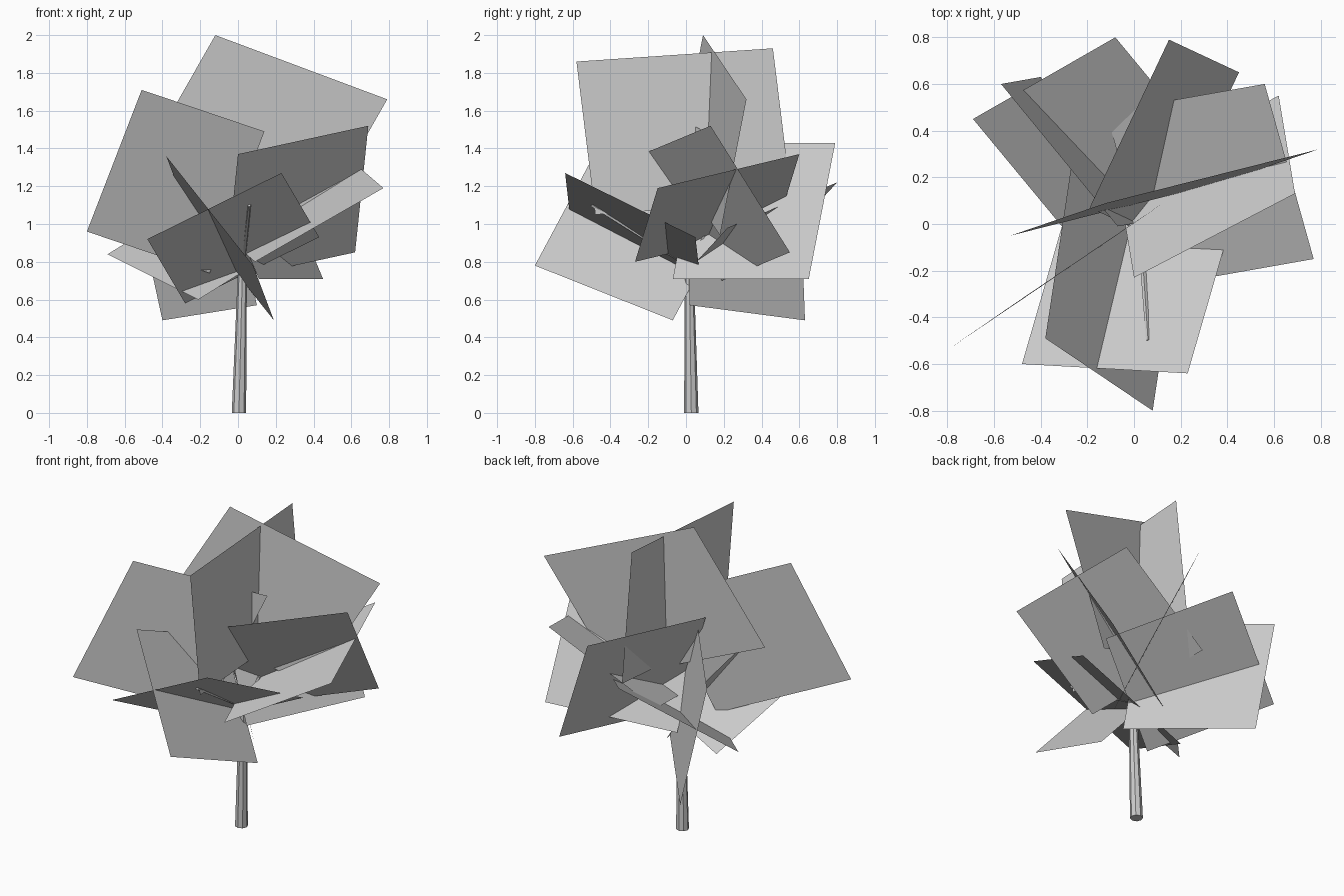
import bpy, bmesh
from math import tau
from mathutils import Vector

if "Cube" in bpy.data.objects:
    bpy.data.objects.remove(bpy.data.objects["Cube"])


def make_object(name, bm):
    mesh = bpy.data.meshes.new(name)
    bm.to_mesh(mesh)
    bm.free()
    obj = bpy.data.objects.new(name, mesh)
    bpy.context.collection.objects.link(obj)
    return obj


def tapered_tube(name, path, radii, sides):
    """Flat-sided limb through the path points, capped at both ends."""
    bm = bmesh.new()
    pts = [Vector(p) for p in path]
    axis = (pts[-1] - pts[0]).normalized()
    side = axis.cross(Vector((0, 1, 0) if abs(axis.y) < 0.7 else (1, 0, 0))).normalized()
    up = axis.cross(side)
    if name == "trunk":
        side, up = Vector((1, 0, 0)), Vector((0, 1, 0))
    from math import cos, sin
    rings = [[bm.verts.new(p + r * (cos(tau * i / sides) * side + sin(tau * i / sides) * up))
              for i in range(sides)] for p, r in zip(pts, radii)]
    for a, b in zip(rings, rings[1:]):
        for i in range(sides):
            j = (i + 1) % sides
            bm.faces.new((a[i], a[j], b[j], b[i]))
    bm.faces.new(rings[0])
    bm.faces.new(rings[-1])
    bmesh.ops.recalc_face_normals(bm, faces=bm.faces)
    return make_object(name, bm)


def leaf_card(name, a, b, c):
    """Flat four-sided card from three corners in order; the fourth closes it."""
    a, b, c = Vector(a), Vector(b), Vector(c)
    bm = bmesh.new()
    bm.faces.new([bm.verts.new(p) for p in (a, b, c, a + c - b)])
    return make_object(name, bm)


# Trunk
tapered_tube("trunk", [(0.005, 0.028, 0), (0.022, 0.018, 0.7), (0.025, 0.02, 0.8)],
             [0.038, 0.025, 0.022], 8)

# Branches from the top of the trunk
fork = (0.025, 0.02, 0.78)
for i, (tip, r) in enumerate([((0.06, -0.5, 1.10), 0.015), ((0.01, 0.03, 0.97), 0.018),
                              ((0.08, 0.10, 0.95), 0.014), ((-0.05, 0.06, 0.93), 0.014)]):
    tapered_tube(f"branch_{i + 1}", [fork, tip], [r, r * 0.6], 5)

# Foliage cards
cards = [
    # upper crown
    ((0.79, 0.32, 1.66), (-0.12, 0.09, 2.0), (-0.53, -0.05, 1.28)),
    ((0.14, 0.10, 1.49), (-0.51, -0.34, 1.71), (-0.80, -0.54, 0.96)),
    ((0.065, 0.46, 1.93), (0.065, -0.58, 1.86), (0.065, -0.48, 1.05)),
    # middle crown
    ((-0.38, -0.49, 1.36), (0.08, -0.80, 0.78), (0.19, -0.07, 0.49)),
    ((0.15, 0.79, 1.43), (0.45, 0.65, 0.71), (0.11, -0.07, 0.71)),
    ((0.00, -0.23, 1.37), (0.69, 0.13, 1.52), (0.62, 0.55, 0.85)),
    # lower crown
    ((-0.48, -0.60, 0.92), (0.23, -0.64, 1.27), (0.43, 0.05, 0.93)),
    ((0.56, 0.60, 1.37), (0.77, -0.15, 1.19), (0.09, -0.27, 0.80)),
    ((-0.40, 0.63, 0.49), (0.10, 0.02, 0.57), (-0.07, -0.01, 1.35)),
    ((-0.08, 0.80, 1.22), (-0.69, 0.45, 0.84), (-0.21, -0.13, 0.60)),
]
for i, corners in enumerate(cards):
    leaf_card(f"leaf_card_{i + 1}", *corners)
